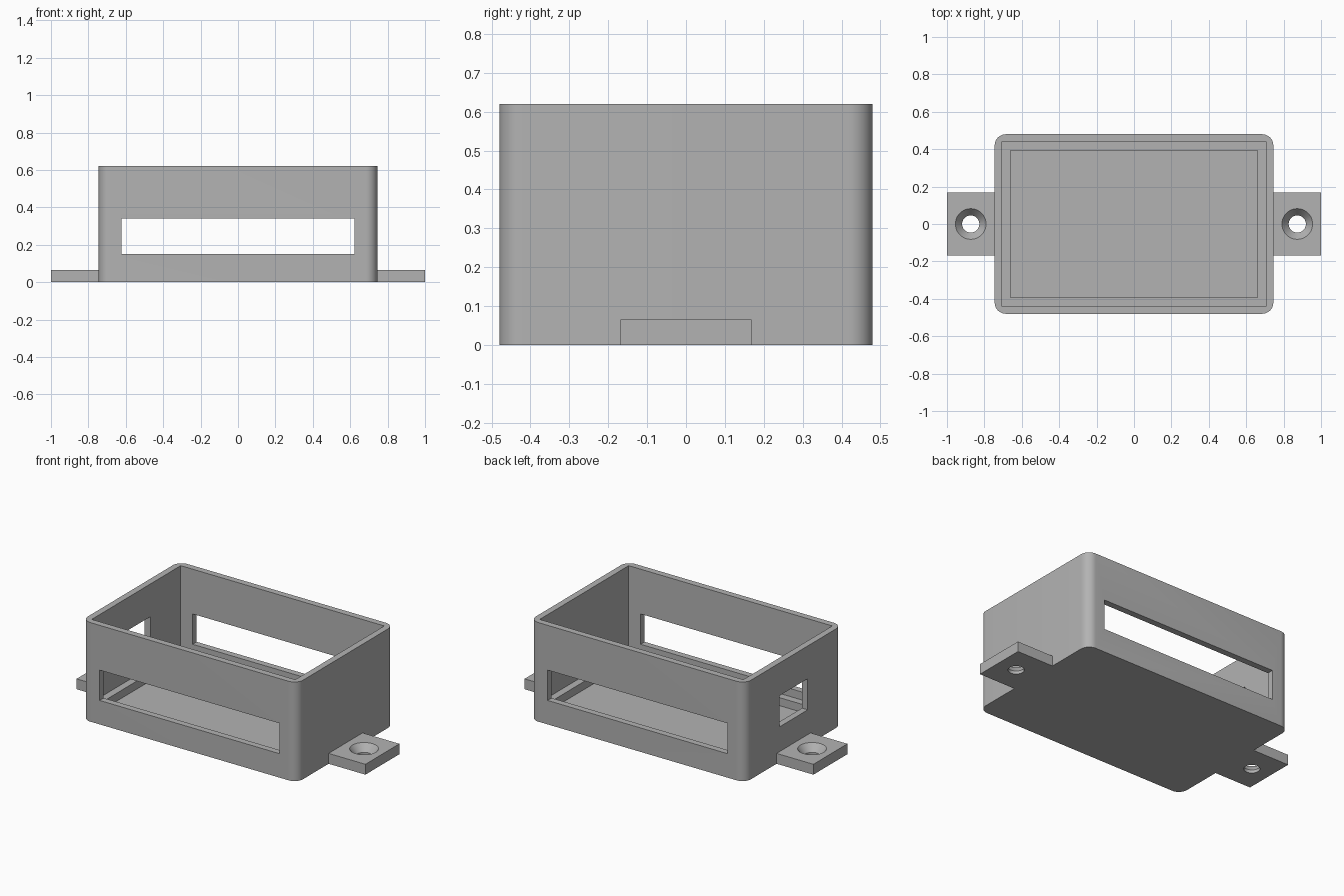
import bpy
import bmesh
import math
from mathutils import Matrix, Vector

cube = bpy.data.objects.get("Cube")
if cube:
    bpy.data.objects.remove(cube, do_unlink=True)

grey = bpy.data.materials.new("matte grey")
grey.use_nodes = True
COLOUR = (0.45, 0.45, 0.45, 1)
grey.diffuse_color = COLOUR
grey.node_tree.nodes["Principled BSDF"].inputs["Base Color"].default_value = COLOUR

HALF_X, HALF_Y, HEIGHT = 0.745, 0.48, 0.62
WALL = 0.04
TAB_TOP = 0.065


def make_object(name, bm):
    mesh = bpy.data.meshes.new(name)
    bmesh.ops.recalc_face_normals(bm, faces=bm.faces)
    bm.to_mesh(mesh)
    bm.free()
    mesh.materials.append(grey)
    obj = bpy.data.objects.new(name, mesh)
    bpy.context.collection.objects.link(obj)
    return obj


def box(name, low, high, radius=0):
    """Box between two corners, with optional rounded upright edges."""
    low, high = Vector(low), Vector(high)
    bm = bmesh.new()
    bmesh.ops.create_cube(bm, size=1)
    bmesh.ops.scale(bm, vec=high - low, verts=bm.verts)
    bmesh.ops.translate(bm, vec=(low + high) / 2, verts=bm.verts)
    if radius:
        upright = [e for e in bm.edges
                   if abs(e.verts[0].co.z - e.verts[1].co.z) > 0.01]
        bmesh.ops.bevel(bm, geom=upright, offset=radius, segments=10,
                        profile=0.5, affect='EDGES')
    return make_object(name, bm)


def cone(name, x, z0, z1, r0, r1):
    bm = bmesh.new()
    bmesh.ops.create_cone(bm, cap_ends=True, segments=48, radius1=r0, radius2=r1,
                          depth=z1 - z0,
                          matrix=Matrix.Translation((x, 0, (z0 + z1) / 2)))
    return make_object(name, bm)


def cut(target, cutter):
    cutter.hide_render = True
    mod = target.modifiers.new("cut", 'BOOLEAN')
    mod.operation = 'DIFFERENCE'
    mod.solver = 'EXACT'
    mod.object = cutter
    select(target)
    bpy.ops.object.modifier_apply(modifier=mod.name)
    bpy.data.objects.remove(cutter, do_unlink=True)


def select(obj):
    bpy.ops.object.select_all(action='DESELECT')
    obj.select_set(True)
    bpy.context.view_layer.objects.active = obj


# Open box with rounded outer corners
case = box("case", (-HALF_X, -HALF_Y, 0), (HALF_X, HALF_Y, HEIGHT), 0.06)

# Square-cornered cavity, then a sunken floor that leaves a ledge around it
inner_x, inner_y = HALF_X - WALL, HALF_Y - WALL
cut(case, box("cavity", (-inner_x, -inner_y, 0.10), (inner_x, inner_y, 1)))
cut(case, box("floor_recess", (-0.66, -0.393, 0.05), (0.66, 0.393, 0.3)))

# Long windows through front and back, small port through the right side
cut(case, box("long_window", (-0.622, -1, 0.15), (0.622, 1, 0.34)))
cut(case, box("side_port", (-1, -0.14, 0.22), (-0.6, 0.14, 0.415)))
parts = [case]

# Mounting tabs with countersunk screw holes
for side, sign in (("left", 1), ("right", -1)):
    xs = sorted((sign * HALF_X, sign * 1.0))
    tab = box(side + "_mounting_tab", (xs[0], -0.168, 0), (xs[1], 0.168, TAB_TOP))
    centre = sign * 0.873
    cut(tab, cone("hole", centre, -0.1, 0.2, 0.046, 0.046))
    cut(tab, cone("countersink", centre, 0.02, TAB_TOP + 0.01, 0.046, 0.09))
    parts.append(tab)

for part in parts:
    select(part)
    bpy.ops.object.shade_smooth_by_angle(angle=math.radians(30))
